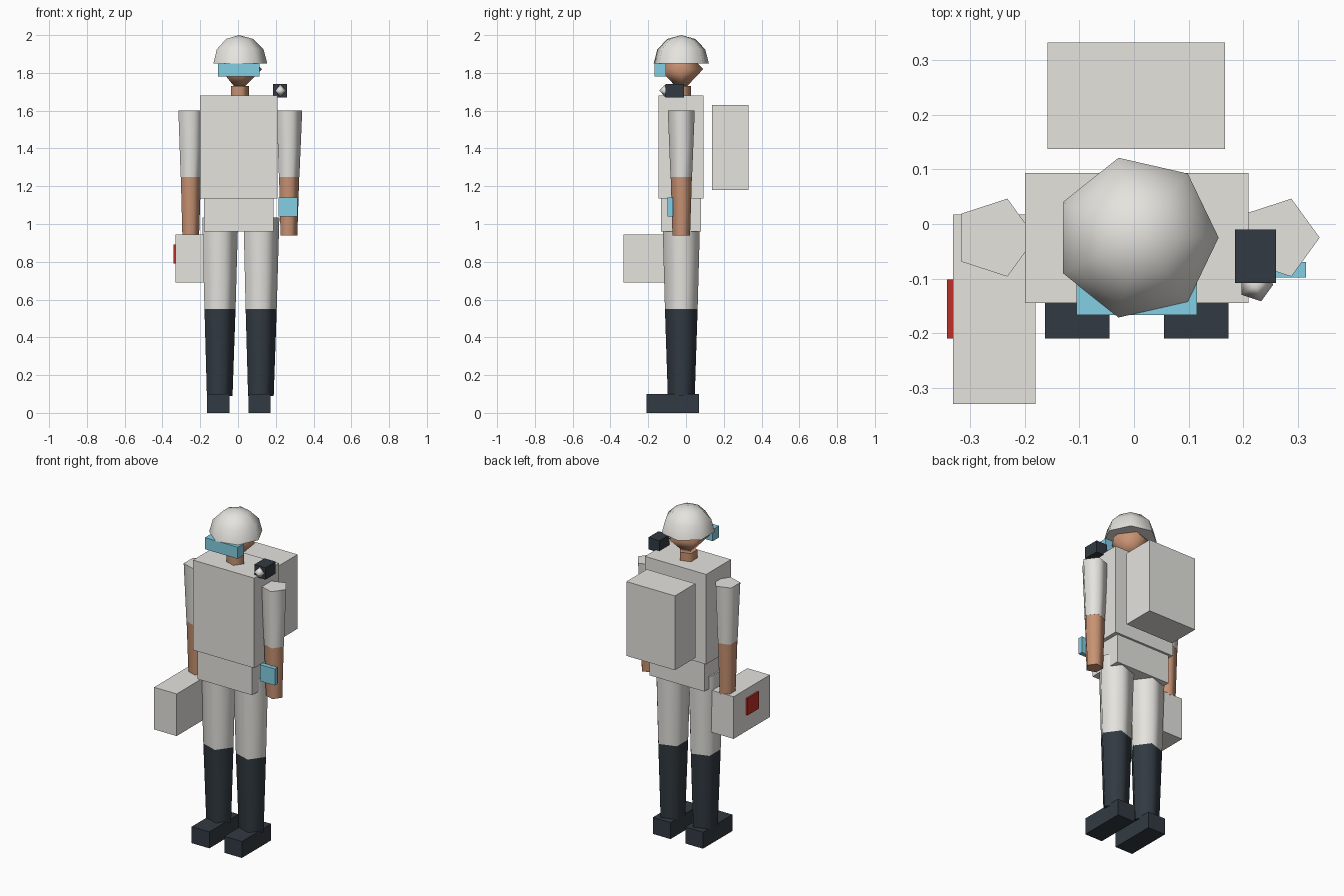
import bpy
import bmesh
from math import cos, sin, pi, radians

cube = bpy.data.objects.get("Cube")
if cube:
    bpy.data.objects.remove(cube, do_unlink=True)

CX, CY = 0.005, -0.025  # body axis


def material(name, r, g, b):
    m = bpy.data.materials.new(name)
    m.use_nodes = True
    m.diffuse_color = (r, g, b, 1)
    bsdf = next(n for n in m.node_tree.nodes if n.type == 'BSDF_PRINCIPLED')
    bsdf.inputs["Base Color"].default_value = (r, g, b, 1)
    return m


OFF_WHITE = material("off_white", 0.78, 0.77, 0.73)
SKIN = material("skin", 0.58, 0.29, 0.17)
NAVY = material("dark_navy", 0.031, 0.042, 0.054)
BLUE = material("light_blue", 0.23, 0.62, 0.77)
RED = material("red", 0.51, 0.03, 0.022)


def finish(name, bm, mat, smooth_angle=None):
    bmesh.ops.recalc_face_normals(bm, faces=bm.faces)
    mesh = bpy.data.meshes.new(name)
    bm.to_mesh(mesh)
    bm.free()
    mesh.materials.append(mat)
    obj = bpy.data.objects.new(name, mesh)
    bpy.context.collection.objects.link(obj)
    if smooth_angle:
        bpy.ops.object.select_all(action='DESELECT')
        obj.select_set(True)
        bpy.context.view_layer.objects.active = obj
        bpy.ops.object.shade_smooth_by_angle(angle=radians(smooth_angle))
    return obj


def box(name, mat, x, y, z):
    """Box from its (min, max) range on each axis."""
    bm = bmesh.new()
    bmesh.ops.create_cube(bm, size=1)
    for v in bm.verts:
        v.co = [(a + b) / 2 + c * (b - a) for (a, b), c in zip((x, y, z), v.co)]
    return finish(name, bm, mat)


def lathe(name, mat, sides, profile, x=CX, y=CY, angle=80):
    """Turn (radius, z) points about a vertical axis; flat ends are capped."""
    bm = bmesh.new()
    rings = []
    for r, z in profile:
        n = sides if r else 1
        rings.append([bm.verts.new((x + r * cos(2 * pi * i / sides),
                                    y + r * sin(2 * pi * i / sides), z))
                      for i in range(n)])
    for a, b in zip(rings, rings[1:]):
        for i in range(sides):
            j = (i + 1) % sides
            corners = [a[i % len(a)], a[j % len(a)], b[j % len(b)], b[i % len(b)]]
            bm.faces.new(list(dict.fromkeys(corners)))
    for ring in (rings[0], rings[-1]):
        if len(ring) > 1:
            bm.faces.new(ring)
    return finish(name, bm, mat, angle)


# Torso and backpack
box("torso", OFF_WHITE, (-0.20, 0.21), (-0.145, 0.093), (1.135, 1.68))
box("pelvis", OFF_WHITE, (-0.18, 0.187), (-0.132, 0.08), (0.96, 1.135))
box("backpack", OFF_WHITE, (-0.158, 0.167), (0.137, 0.332), (1.18, 1.63))

# Head, helmet and visor
lathe("neck", SKIN, 5, [(0.053, 1.66), (0.053, 1.73)])
lathe("head", SKIN, 5, [(0, 1.697), (0.122, 1.82), (0, 1.943)], angle=180)
R = 0.15
lathe("helmet", OFF_WHITE, 7,
      [(R * cos(t * pi / 6), 1.85 + R * sin(t * pi / 6)) for t in range(3)] + [(0, 2.0)])
box("visor", BLUE, (-0.105, 0.115), (-0.167, -0.105), (1.78, 1.85))

# Arms and legs, mirrored about the body axis
for side, s in (("left", 1), ("right", -1)):
    arm_x, leg_x = CX + s * 0.26, CX + s * 0.109
    lathe(side + "_sleeve", OFF_WHITE, 5, [(0.06, 1.25), (0.075, 1.60)], arm_x)
    lathe(side + "_forearm", SKIN, 5, [(0.049, 0.938), (0.059, 1.25)], arm_x)
    lathe(side + "_trouser", OFF_WHITE, 5, [(0.091, 0.55), (0.105, 1.035)], leg_x)
    lathe(side + "_boot_shaft", NAVY, 5, [(0.075, 0.09), (0.091, 0.55)], leg_x)
    box(side + "_shoe", NAVY, (leg_x - 0.059, leg_x + 0.059), (-0.21, 0.07), (0, 0.10))

# Shoulder camera and its lens
box("shoulder_camera", NAVY, (0.185, 0.26), (-0.108, -0.01), (1.67, 1.742))
lathe("camera_lens", OFF_WHITE, 5, [(0, 1.674), (0.032, 1.706), (0, 1.738)],
      0.223, -0.111, angle=180)

# Wrist display
box("wrist_display", BLUE, (0.215, 0.315), (-0.098, -0.07), (1.04, 1.14))

# Carried case with a marker panel
box("case", OFF_WHITE, (-0.331, -0.18), (-0.33, 0.017), (0.69, 0.945))
box("case_marker", RED, (-0.342, -0.331), (-0.21, -0.102), (0.79, 0.892))
